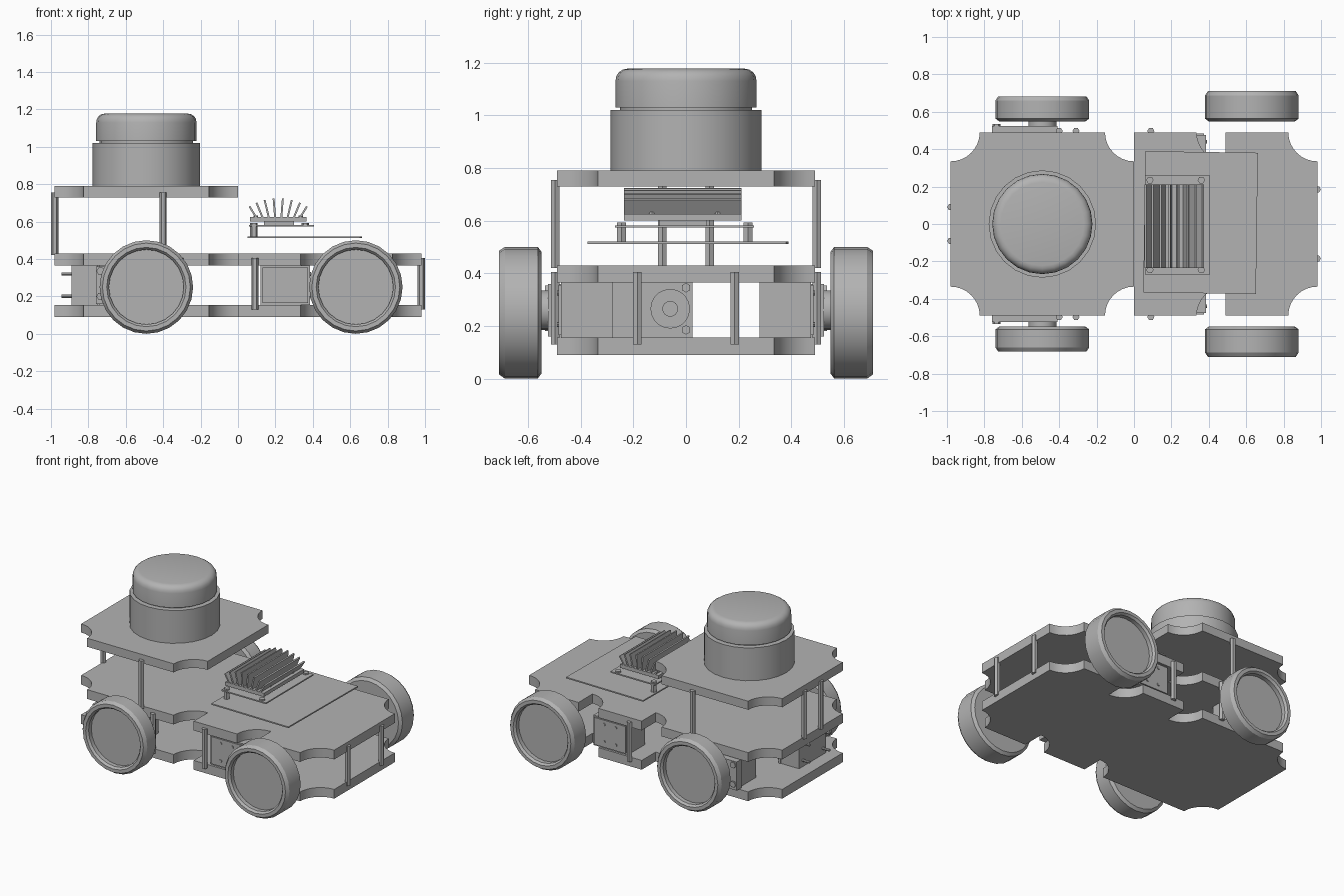
import bpy, bmesh
from math import sin, cos, pi, radians
from mathutils import Matrix, Vector

cube = bpy.data.objects.get("Cube")
if cube:
    bpy.data.objects.remove(cube, do_unlink=True)

GREY = (0.45, 0.45, 0.45, 1)
grey = bpy.data.materials.new("plain grey")
grey.use_nodes = True
grey.diffuse_color = GREY
grey.node_tree.nodes["Principled BSDF"].inputs["Base Color"].default_value = GREY


def finish(name, bm, matrix=None, smooth=False):
    if matrix is not None:
        bm.transform(matrix)
    bmesh.ops.recalc_face_normals(bm, faces=bm.faces)
    mesh = bpy.data.meshes.new(name)
    bm.to_mesh(mesh)
    bm.free()
    mesh.materials.append(grey)
    obj = bpy.data.objects.new(name, mesh)
    bpy.context.collection.objects.link(obj)
    if smooth:
        bpy.ops.object.select_all(action="DESELECT")
        obj.select_set(True)
        bpy.context.view_layer.objects.active = obj
        bpy.ops.object.shade_smooth_by_angle(angle=radians(28))
    return obj


def box(name, x0, x1, y0, y1, z0, z1, yaw=0, lean=0):
    bm = bmesh.new()
    bmesh.ops.create_cube(bm, size=1)
    centre = Matrix.Translation(((x0 + x1) / 2, (y0 + y1) / 2, (z0 + z1) / 2))
    turn = Matrix.Rotation(yaw, 4, "Z") @ Matrix.Rotation(lean, 4, "Y")
    scale = Matrix.Diagonal((x1 - x0, y1 - y0, z1 - z0, 1))
    return finish(name, bm, centre @ turn @ scale)


def prism(name, outline, z0, z1):
    bm = bmesh.new()
    base = bm.faces.new([bm.verts.new((x, y, z0)) for x, y in outline])
    top = bmesh.ops.extrude_face_region(bm, geom=[base])["geom"]
    moved = [g for g in top if isinstance(g, bmesh.types.BMVert)]
    bmesh.ops.translate(bm, vec=(0, 0, z1 - z0), verts=moved)
    return finish(name, bm, smooth=True)


def lathe(name, profile, origin, axis=(0, 0, 1), sides=24, smooth=True):
    """Turn (radius, height) points about an axis and cap both ends."""
    bm = bmesh.new()
    rings = [[bm.verts.new((r * cos(2 * pi * i / sides), r * sin(2 * pi * i / sides), h))
              for i in range(sides)] for r, h in profile]
    for a, b in zip(rings, rings[1:]):
        for i in range(sides):
            j = (i + 1) % sides
            bm.faces.new((a[i], a[j], b[j], b[i]))
    bm.faces.new(rings[0])
    bm.faces.new(rings[-1])
    turn = Vector((0, 0, 1)).rotation_difference(Vector(axis)).to_matrix().to_4x4()
    return finish(name, bm, Matrix.Translation(origin) @ turn, smooth)


def rod(name, r, length, origin, axis=(0, 0, 1), sides=6):
    return lathe(name, [(r, 0), (r, length)], origin, axis, sides, sides > 6)


# Deck outlines with concave notches scooped out of the corners
END, SIDE, SCOOP = 0.98, 0.49, 0.155


def scoop(cx, start, stop):
    steps = 8
    return [(cx + SCOOP * cos(radians(start + (stop - start) * i / steps)),
             SIDE + SCOOP * sin(radians(start + (stop - start) * i / steps)))
            for i in range(steps + 1)]


def deck(name, half, z0, z1):
    mirrored = [(x, -y) for x, y in reversed(half)]
    prism(name, half + mirrored, z0, z1)


rear_half = scoop(-END, 270, 360) + scoop(0, 180, 270)
full_half = (rear_half + [(0, SIDE)] + scoop(END / 2, 180, 270)
             + [(END / 2, SIDE)] + scoop(END, 180, 270))
deck("bottom_deck", full_half, 0.09, 0.155)
deck("middle_deck", full_half, 0.365, 0.43)
deck("top_deck", rear_half, 0.73, 0.79)

# Hexagonal spacer posts
for x, y in [(-0.98, 0.09), (-0.40, 0.497)]:
    for s in (-1, 1):
        rod("upper_post", 0.019, 0.335, (x, s * y, 0.42))
for x, y in [(0.09, 0.497), (0.98, 0.185), (-0.31, 0.497)]:
    for s in (-1, 1):
        rod("lower_post", 0.019, 0.275, (x, s * y, 0.13))

# Wheels with chamfered rims and recessed faces
for x, outer in [(-0.49, 0.683), (0.63, 0.71)]:
    w = outer - 0.548
    tyre = [(0.23, 0), (0.25, 0.015), (0.25, w - 0.022), (0.235, w),
            (0.212, w), (0.2, w - 0.015), (0.2, w - 0.045)]
    for s in (-1, 1):
        lathe("wheel", tyre, (x, s * 0.548, 0.25), (0, s, 0))

# Drive motors, brackets and horns on both sides
for s in (-1, 1):
    for name, x0, x1 in [("rear_motor", -0.74, -0.42), ("front_motor", 0.12, 0.385)]:
        ys = sorted((s * 0.28, s * 0.475))
        box(name, x0, x1, *ys, 0.155, 0.365)
    ys = sorted((s * 0.475, s * 0.484))
    box("front_motor_cover", 0.13, 0.375, *ys, 0.165, 0.355)
    for x in (0.205, 0.295):
        for z in (0.205, 0.325):
            rod("motor_screw", 0.01, 0.008, (x, s * 0.482, z), (0, s, 0), 8)
    for z in (0.205, 0.32):
        rod("end_screw", 0.01, 0.006, (0.384, s * 0.44, z), (1, 0, 0), 8)
    ys = sorted((s * 0.47, s * 0.525))
    box("rear_bracket", -0.76, -0.41, *ys, 0.16, 0.36)
    rod("motor_horn", 0.075, 0.03, (-0.49, s * 0.522, 0.26), (0, s, 0), 20)
    for z in (0.2, 0.335):
        rod("bracket_screw", 0.022, 0.012, (-0.735, s * 0.523, z), (0, s, 0))

# Central motor at the tail, horn facing inward
box("tail_motor", -0.89, -0.75, -0.28, 0.02, 0.155, 0.365)
box("tail_bracket", -0.75, -0.735, -0.33, 0.025, 0.155, 0.365)
rod("tail_horn", 0.075, 0.02, (-0.736, -0.06, 0.265), (1, 0, 0), 20)
rod("tail_hub", 0.03, 0.014, (-0.718, -0.06, 0.265), (1, 0, 0), 16)
for i in range(8):
    a = i * pi / 4
    rod("horn_screw", 0.008, 0.006,
        (-0.717, -0.06 + 0.054 * cos(a), 0.265 + 0.054 * sin(a)), (1, 0, 0), 8)
for y in (-0.305, 0):
    for z in (0.185, 0.345):
        rod("tail_bracket_screw", 0.018, 0.012, (-0.736, y, z), (1, 0, 0))
for y in (-0.24, -0.02):
    for z in (0.2, 0.32):
        rod("tail_screw", 0.009, 0.06, (-0.945, y, z), (1, 0, 0), 8)

# Scanner drum and its rounded spinning cap
CX = -0.49
rod("scanner_base", 0.287, 0.23, (CX, 0, 0.79), sides=24)
rod("scanner_neck", 0.25, 0.02, (CX, 0, 1.015), sides=24)
cap = [(0.268, 1.03), (0.268, 1.13)]
cap += [(0.223 + 0.045 * cos(a * pi / 8), 1.132 + 0.045 * sin(a * pi / 8)) for a in range(1, 5)]
lathe("scanner_cap", cap, (CX, 0, 0), sides=24)

# Control board carrying a smaller computer board on standoffs
box("control_board", 0.055, 0.657, -0.37, 0.385, 0.511, 0.52, yaw=radians(-0.8))
box("computer_board", 0.06, 0.405, -0.27, 0.258, 0.573, 0.582)
for x in (0.085, 0.36):
    for y in (-0.245, 0.235):
        if x < 0.2:
            rod("standoff", 0.02, 0.056, (x, y, 0.519))
        rod("board_screw", 0.02, 0.012, (x, y, 0.58))
box("processor", 0.14, 0.3, -0.1, 0.08, 0.581, 0.602)

# Heatsink with fins fanning outward
box("heatsink_base", 0.065, 0.365, -0.235, 0.21, 0.6, 0.625)
COUNT = 8
for i in range(COUNT):
    t = 2 * i / (COUNT - 1) - 1
    low = 0.215 + 0.115 * t
    length = 0.106 - 0.032 * t * t
    lean = 0.55 * t
    cx = low + sin(lean) * length / 2
    cz = 0.618 + cos(lean) * length / 2
    box("heatsink_fin", cx - 0.005, cx + 0.005, -0.235, 0.21,
        cz - length / 2, cz + length / 2, lean=lean)
for x in (0.095, 0.335):
    for y in (-0.13, 0.12):
        rod("heatsink_screw", 0.012, 0.008, (x, y, 0.624), sides=8)
